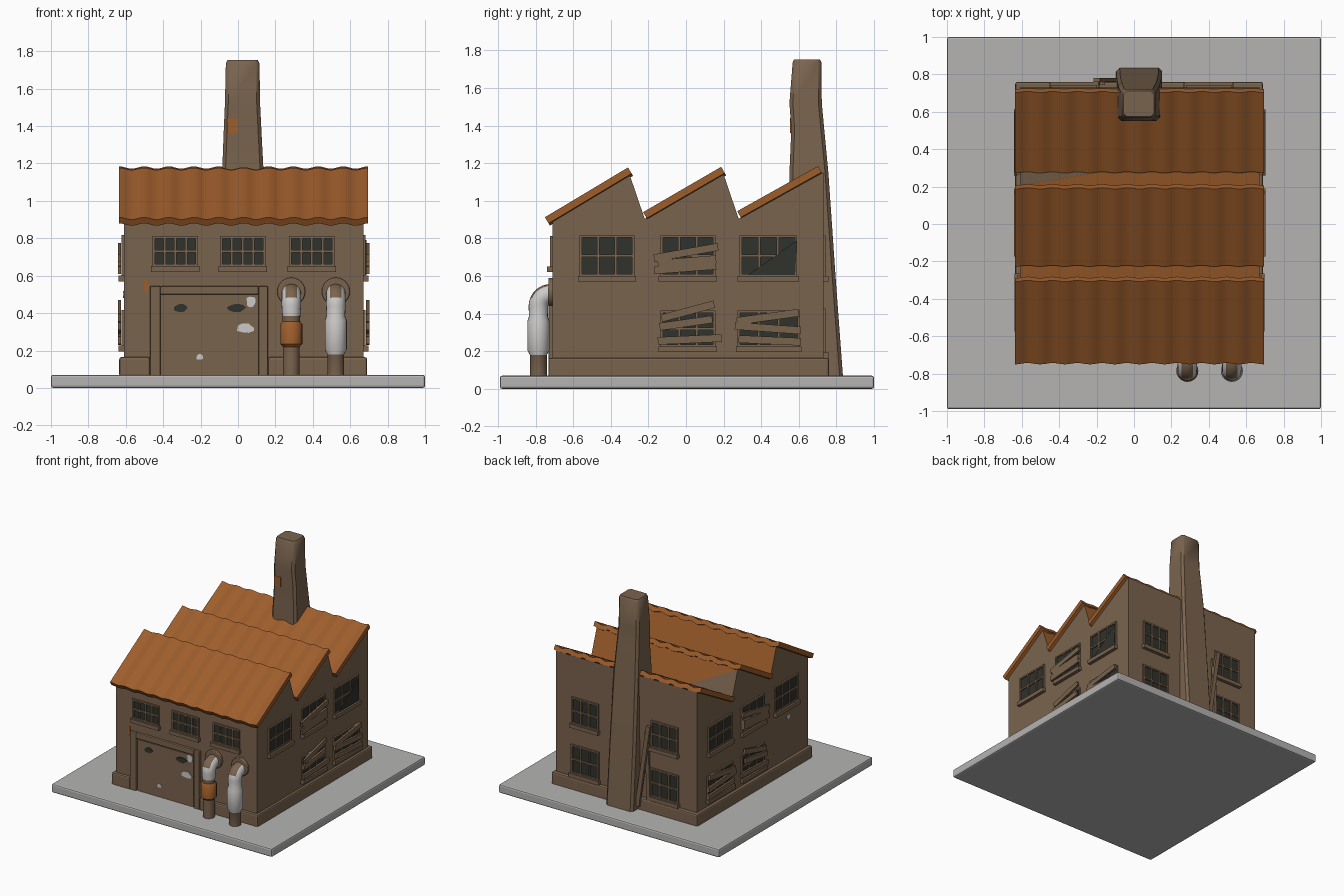
import bpy, bmesh, math, random
from mathutils import Matrix, Vector

if "Cube" in bpy.data.objects:
    bpy.data.objects.remove(bpy.data.objects["Cube"])

random.seed(4)
COLOURS = {
    "brown_wall": (0.195, 0.127, 0.076),
    "rust_orange": (0.34, 0.110, 0.025),
    "slab_grey": (0.46, 0.455, 0.445),
    "dark_glass": (0.030, 0.032, 0.025),
    "pale_paint": (0.60, 0.59, 0.58),
}
MATS = []
for label, rgb in COLOURS.items():
    m = bpy.data.materials.new(label)
    m.diffuse_color = (*rgb, 1)
    m.use_nodes = True
    m.node_tree.nodes["Principled BSDF"].inputs["Base Color"].default_value = m.diffuse_color
    MATS.append(m)
BROWN, RUST, GREY, DARK, PALE = range(5)


def finish(name, bm, bevel=0, smooth=False):
    """Turn a bmesh into a named object."""
    bmesh.ops.recalc_face_normals(bm, faces=bm.faces)
    me = bpy.data.meshes.new(name)
    bm.to_mesh(me)
    bm.free()
    for m in MATS:
        me.materials.append(m)
    if smooth:
        me.polygons.foreach_set("use_smooth", [True] * len(me.polygons))
        me.set_sharp_from_angle(angle=math.radians(40))
    ob = bpy.data.objects.new(name, me)
    bpy.context.collection.objects.link(ob)
    if bevel:
        mod = ob.modifiers.new("soft_edges", 'BEVEL')
        mod.width, mod.segments = bevel, 2
    return ob


def prism(bm, M, pts, n0, n1, mat):
    """Outline (u, z) on a wall, extruded outward from n0 to n1."""
    lo = [bm.verts.new(M @ Vector((u, -n0, z))) for u, z in pts]
    hi = [bm.verts.new(M @ Vector((u, -n1, z))) for u, z in pts]
    faces = [bm.faces.new(lo[::-1]), bm.faces.new(hi)]
    for i in range(len(pts)):
        j = (i + 1) % len(pts)
        faces.append(bm.faces.new((lo[i], lo[j], hi[j], hi[i])))
    for f in faces:
        f.material_index = mat


def rect(bm, M, u0, u1, z0, z1, n0, n1, mat=BROWN):
    prism(bm, M, [(u0, z0), (u1, z0), (u1, z1), (u0, z1)], n0, n1, mat)


def plank(bm, M, a, b, w=0.04, n0=0.015, n1=0.032):
    a, b = Vector(a), Vector(b)
    d = (b - a).normalized() * (w / 2)
    s = Vector((-d.y, d.x))
    prism(bm, M, [a - s, b - s, b + s, a + s], n0, n1, BROWN)


def patch(name, M, u, z, ru, rz, mat, n0=0.0):
    """Thin ragged paint patch."""
    bm = bmesh.new()
    pts = []
    for i in range(10):
        a, k = i * math.tau / 10, random.uniform(0.75, 1.15)
        pts.append((u + ru * k * math.cos(a), z + rz * k * math.sin(a)))
    prism(bm, M, pts, n0 - 0.001, n0 + 0.004, mat)
    finish(name, bm)


def wall_frame(deg, origin):
    return Matrix.Translation(origin) @ Matrix.Rotation(math.radians(deg), 4, 'Z')


FRONT = wall_frame(0, (0, -0.71, 0))
RIGHT = wall_frame(90, (0.67, 0, 0))
BACK = wall_frame(180, (0, 0.73, 0))
LEFT = wall_frame(270, (-0.61, 0, 0))


def window(name, M, u0, u1, z0, z1, cols, planks=()):
    """Dark pane, glazing bars, frame, sill and optional boards."""
    bm = bmesh.new()
    t = 0.013
    rect(bm, M, u0, u1, z0, z1, -0.002, 0.003, DARK)
    for i in range(cols + 1):
        u = u0 + (u1 - u0) * i / cols
        rect(bm, M, u - t / 2, u + t / 2, z0, z1, -0.002, 0.012)
    for i in range(3):
        z = z0 + (z1 - z0) * i / 2
        rect(bm, M, u0 - t / 2, u1 + t / 2, z - t / 2, z + t / 2, -0.002, 0.013)
    rect(bm, M, u0 - 0.015, u1 + 0.015, z0 - 0.035, z0 - 0.004, -0.002, 0.028)
    for a, b in planks:
        plank(bm, M, a, b)
    return finish(name, bm)


# ground slab
bm = bmesh.new()
rect(bm, Matrix(), -1, 1, 0, 0.07, -1, 0.99, GREY)
finish("ground_slab", bm, 0.012)

# factory body with sawtooth top
profile = [(-0.71, 0.05), (0.73, 0.05), (0.73, 1.15), (0.28, 0.905), (0.20, 1.14),
           (-0.22, 0.905), (-0.30, 1.14), (-0.71, 0.89)]
bm = bmesh.new()
SIDE = wall_frame(90, (0, 0, 0))
prism(bm, SIDE, profile, -0.61, 0.67, BROWN)
bmesh.ops.recalc_face_normals(bm, faces=bm.faces)
for f in bm.faces:
    c = f.calc_center_median()
    if f.normal.y > 0.5 and c.y < 0.5:
        f.material_index = RUST
finish("factory_body", bm)

# bare patch on the steep face of the middle tooth
bm = bmesh.new()
n = Vector((0, 0.235, 0.08)).normalized() * 0.004
tri = [Vector(p) for p in ((-0.61, 0.202, 1.134), (-0.61, 0.279, 0.908), (-0.15, 0.279, 0.908))]
bm.faces.new([bm.verts.new(p + n) for p in tri])
finish("bare_patch", bm)

# plinth, left open at the door
bm = bmesh.new()
rect(bm, FRONT, -0.635, -0.47, 0.06, 0.165, -0.05, 0.022)
rect(bm, FRONT, 0.16, 0.69, 0.06, 0.165, -0.05, 0.022)
rect(bm, RIGHT, -0.73, 0.755, 0.06, 0.165, -0.05, 0.02)
rect(bm, LEFT, -0.755, 0.73, 0.06, 0.165, -0.05, 0.025)
rect(bm, BACK, -0.69, 0.635, 0.06, 0.165, -0.05, 0.03)
finish("plinth", bm, 0.012)


# corrugated roof sheets
def roof(name, a, b, x0=-0.635, x1=0.695, half=0.019, steps=80):
    a, b = Vector((0, *a)), Vector((0, *b))
    d = (b - a).normalized()
    up = Vector((0, -d.z, d.y))
    bm = bmesh.new()
    rings = []
    for i in range(steps + 1):
        x = x0 + (x1 - x0) * i / steps
        w = 0.007 * math.cos(math.tau * (x - x0) / 0.133)
        rings.append([bm.verts.new(Vector((x, 0, 0)) + p + up * (w + h))
                      for p, h in ((a, -half), (b, -half), (b, half), (a, half))])
    for r, s in zip(rings, rings[1:]):
        for k in range(4):
            bm.faces.new((r[k], r[(k + 1) % 4], s[(k + 1) % 4], s[k]))
    bm.faces.new(rings[0])
    bm.faces.new(rings[-1][::-1])
    for f in bm.faces:
        f.material_index = RUST
    finish(name, bm, smooth=True)


roof("front_roof", (-0.737, 0.89), (-0.295, 1.155))
roof("middle_roof", (-0.215, 0.917), (0.20, 1.158))
roof("rear_roof", (0.285, 0.922), (0.715, 1.162))

# chimney lofted from chamfered sections: z, x0, x1, y0, y1
bm = bmesh.new()
rings = []
for z, x0, x1, y0, y1 in ((0.06, -0.095, 0.15, 0.56, 0.835), (0.6, -0.092, 0.147, 0.555, 0.795),
                          (1.15, -0.085, 0.137, 0.55, 0.757), (1.38, -0.076, 0.125, 0.56, 0.735),
                          (1.52, -0.07, 0.118, 0.55, 0.722), (1.735, -0.065, 0.115, 0.567, 0.72),
                          (1.752, -0.057, 0.107, 0.575, 0.712)):
    c = 0.018
    rings.append([bm.verts.new((x, y, z)) for x, y in (
        (x0 + c, y0), (x1 - c, y0), (x1, y0 + c), (x1, y1 - c),
        (x1 - c, y1), (x0 + c, y1), (x0, y1 - c), (x0, y0 + c))])
for r, s in zip(rings, rings[1:]):
    for k in range(8):
        bm.faces.new((r[k], r[(k + 1) % 8], s[(k + 1) % 8], s[k]))
bm.faces.new(rings[0][::-1])
bm.faces.new(rings[-1])
finish("chimney", bm, smooth=True)
bm = bmesh.new()
rect(bm, Matrix(), -0.06, 0.0, 1.36, 1.44, -0.561, -0.553, RUST)
finish("chimney_rust", bm)

# front windows
for i, u in enumerate((-0.335, 0.025, 0.395)):
    window(f"front_window_{i + 1}", FRONT, u - 0.115, u + 0.115, 0.655, 0.805, 4)

# side windows, same on both walls; left wall runs the other way
upper_boards = [((-0.17, 0.695), (0.17, 0.755)), ((-0.15, 0.665), (0.16, 0.69)),
                ((-0.17, 0.63), (0.16, 0.655))]
mid_boards = [((-0.13, 0.375), (0.15, 0.45)), ((-0.14, 0.33), (0.14, 0.37)),
              ((-0.15, 0.255), (0.19, 0.27))]
rear_boards = [((0.27, 0.36), (0.60, 0.405)), ((0.26, 0.335), (0.61, 0.31)),
               ((0.28, 0.265), (0.61, 0.25))]
side_set = [(-0.56, -0.28, 0.605, 0.81, ()), (-0.13, 0.15, 0.605, 0.81, upper_boards),
            (0.29, 0.585, 0.605, 0.81, ()), (-0.13, 0.15, 0.23, 0.41, mid_boards),
            (0.28, 0.60, 0.23, 0.41, rear_boards)]
for side, M, s in (("right", RIGHT, 1), ("left", LEFT, -1)):
    for i, (u0, u1, z0, z1, boards) in enumerate(side_set):
        lo, hi = sorted((s * u0, s * u1))
        window(f"{side}_window_{i + 1}", M, lo, hi, z0, z1, 3,
               [((s * a[0], a[1]), (s * b[0], b[1])) for a, b in boards])
bm = bmesh.new()
prism(bm, RIGHT, [(0.33, 0.605), (0.58, 0.605), (0.59, 0.79)], 0.009, 0.016, DARK)
finish("broken_pane", bm)

# back windows and leaning planks (u runs toward -x)
for i, u in enumerate((-0.40, 0.32)):
    window(f"back_upper_window_{i + 1}", BACK, u - 0.115, u + 0.115, 0.605, 0.81, 3)
    window(f"back_lower_window_{i + 1}", BACK, u - 0.12, u + 0.12, 0.20, 0.42, 3)
bm = bmesh.new()
plank(bm, BACK, (0.20, 0.78), (0.10, 0.10), 0.035, 0.03, 0.05)
plank(bm, BACK, (0.17, 0.72), (0.19, 0.16), 0.03, 0.012, 0.03)
finish("leaning_planks", bm)

# door and surround
bm = bmesh.new()
rect(bm, FRONT, -0.47, -0.415, 0.06, 0.545, -0.01, 0.02)
rect(bm, FRONT, 0.11, 0.16, 0.06, 0.545, -0.01, 0.02)
rect(bm, FRONT, -0.415, 0.11, 0.5, 0.545, -0.01, 0.02)
finish("door_frame", bm, 0.006)
bm = bmesh.new()
rect(bm, FRONT, -0.405, 0.10, 0.06, 0.49, -0.01, 0.008)
finish("door", bm)
for k, (u, z, ru, rz, mat) in enumerate((
        (-0.305, 0.43, 0.042, 0.023, DARK), (-0.005, 0.43, 0.05, 0.024, DARK),
        (0.07, 0.46, 0.028, 0.03, PALE), (0.04, 0.32, 0.05, 0.024, PALE),
        (-0.205, 0.165, 0.02, 0.018, PALE))):
    patch(f"door_patch_{k + 1}", FRONT, u, z, ru, rz, mat, 0.008 + 0.001 * k)
patch("wall_rust", FRONT, -0.49, 0.54, 0.014, 0.045, RUST)
patch("wall_paint", LEFT, 0.45, 0.5, 0.02, 0.02, PALE)


# bent pipes: stations (z, radius, colour above), then an elbow into the wall
def pipe(name, x, stations):
    N, R, y = 20, 0.065, -0.785
    path = [(Vector((x, y, z)), 0.0, r, m) for z, r, m in stations]
    r = stations[-1][1]
    for i in range(1, 9):
        a = i / 8 * math.pi / 2
        path.append((Vector((x, y + R * (1 - math.cos(a)), 0.44 + R * math.sin(a))), a, r, PALE))
    path.append((Vector((x, -0.69, 0.505)), math.pi / 2, r, PALE))
    bm = bmesh.new()
    rings = []
    for p, a, r, _ in path:
        out = Vector((0, -math.cos(a), math.sin(a)))
        rings.append([bm.verts.new(p + r * (out * math.cos(t) + Vector((math.sin(t), 0, 0))))
                      for t in (k * math.tau / N for k in range(N))])
        rings[-1].append(r)
    for i, (q, s) in enumerate(zip(rings, rings[1:])):
        for k in range(N):
            j = (k + 1) % N
            f = bm.faces.new((q[k], q[j], s[j], s[k]))
            c = f.calc_center_median()
            worn = c.z > 0.475 and abs(c.x - x) < 0.03
            f.material_index = BROWN if worn else path[i][3]
    finish(name, bm, smooth=True)
    # wall flange
    bm = bmesh.new()
    ring = [(x + 0.075 * math.cos(k * math.tau / 24), 0.515 + 0.075 * math.sin(k * math.tau / 24))
            for k in range(24)]
    prism(bm, FRONT, ring, -0.01, 0.022, BROWN)
    finish(name + "_flange", bm, 0.006, True)


pipe("left_pipe", 0.285, [(0.06, 0.045, BROWN), (0.22, 0.045, RUST), (0.235, 0.059, RUST),
                          (0.34, 0.059, RUST), (0.355, 0.047, BROWN), (0.385, 0.048, PALE),
                          (0.44, 0.052, PALE)])
pipe("right_pipe", 0.523, [(0.06, 0.045, BROWN), (0.18, 0.045, PALE), (0.205, 0.059, PALE),
                           (0.36, 0.059, PALE), (0.385, 0.05, PALE), (0.44, 0.052, PALE)])
